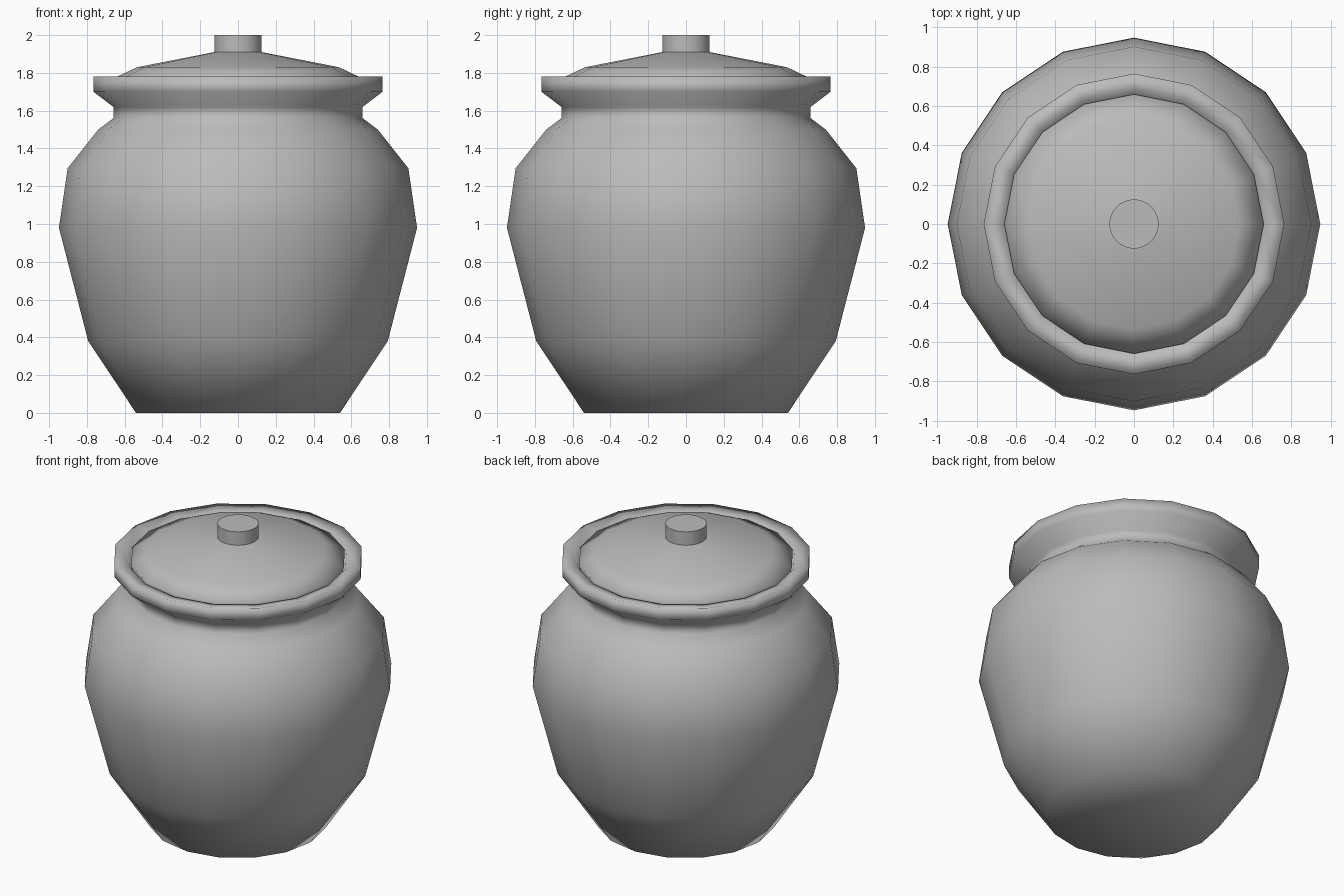
import bpy
import bmesh
from math import cos, sin, tau

default_cube = bpy.data.objects.get("Cube")
if default_cube:
    bpy.data.objects.remove(default_cube)

# One plain clay colour
clay = bpy.data.materials.new("grey_clay")
clay.use_nodes = True
GREY = (0.5, 0.5, 0.5, 1)
clay.diffuse_color = GREY
clay.node_tree.nodes["Principled BSDF"].inputs["Base Color"].default_value = GREY


def lathe(name, profile, sides, sharp=False):
    """Turn a (radius, height) profile about z; radius 0 makes a pole."""
    bm = bmesh.new()
    rings = []
    for r, z in profile:
        if r == 0:
            rings.append([bm.verts.new((0, 0, z))] * sides)
        else:
            rings.append([bm.verts.new((r * cos(tau * i / sides), r * sin(tau * i / sides), z))
                          for i in range(sides)])
    for low, high in zip(rings, rings[1:]):
        for i in range(sides):
            j = (i + 1) % sides
            corners = dict.fromkeys((low[i], low[j], high[j], high[i]))
            bm.faces.new(list(corners))
    bmesh.ops.recalc_face_normals(bm, faces=bm.faces)
    mesh = bpy.data.meshes.new(name)
    bm.to_mesh(mesh)
    bm.free()
    mesh.materials.append(clay)
    obj = bpy.data.objects.new(name, mesh)
    bpy.context.collection.objects.link(obj)
    bpy.ops.object.select_all(action="DESELECT")
    obj.select_set(True)
    bpy.context.view_layer.objects.active = obj
    if sharp:
        bpy.ops.object.shade_smooth_by_angle(angle=0.6)
    else:
        bpy.ops.object.shade_smooth()
    return obj


# Pot: base, belly, neck, flared rim, then the hollow inside
lathe("pot", [
    (0, 0), (0.54, 0), (0.793, 0.38), (0.948, 0.98), (0.902, 1.295),
    (0.74, 1.5), (0.66, 1.56), (0.66, 1.62), (0.765, 1.7), (0.765, 1.78),
    (0.67, 1.76), (0.6, 1.64), (0.6, 1.56), (0.82, 1.29), (0.87, 0.98),
    (0.72, 0.4), (0.5, 0.08), (0, 0.08)], 16)

# Lid: shallow dome sitting just inside the rim
lathe("lid", [
    (0, 1.7), (0.64, 1.7), (0.66, 1.77), (0.535, 1.83), (0.125, 1.91), (0, 1.915)], 16)

# Knob: short round button
lathe("lid_knob", [(0, 1.89), (0.125, 1.89), (0.125, 2), (0, 2)], 32, sharp=True)
